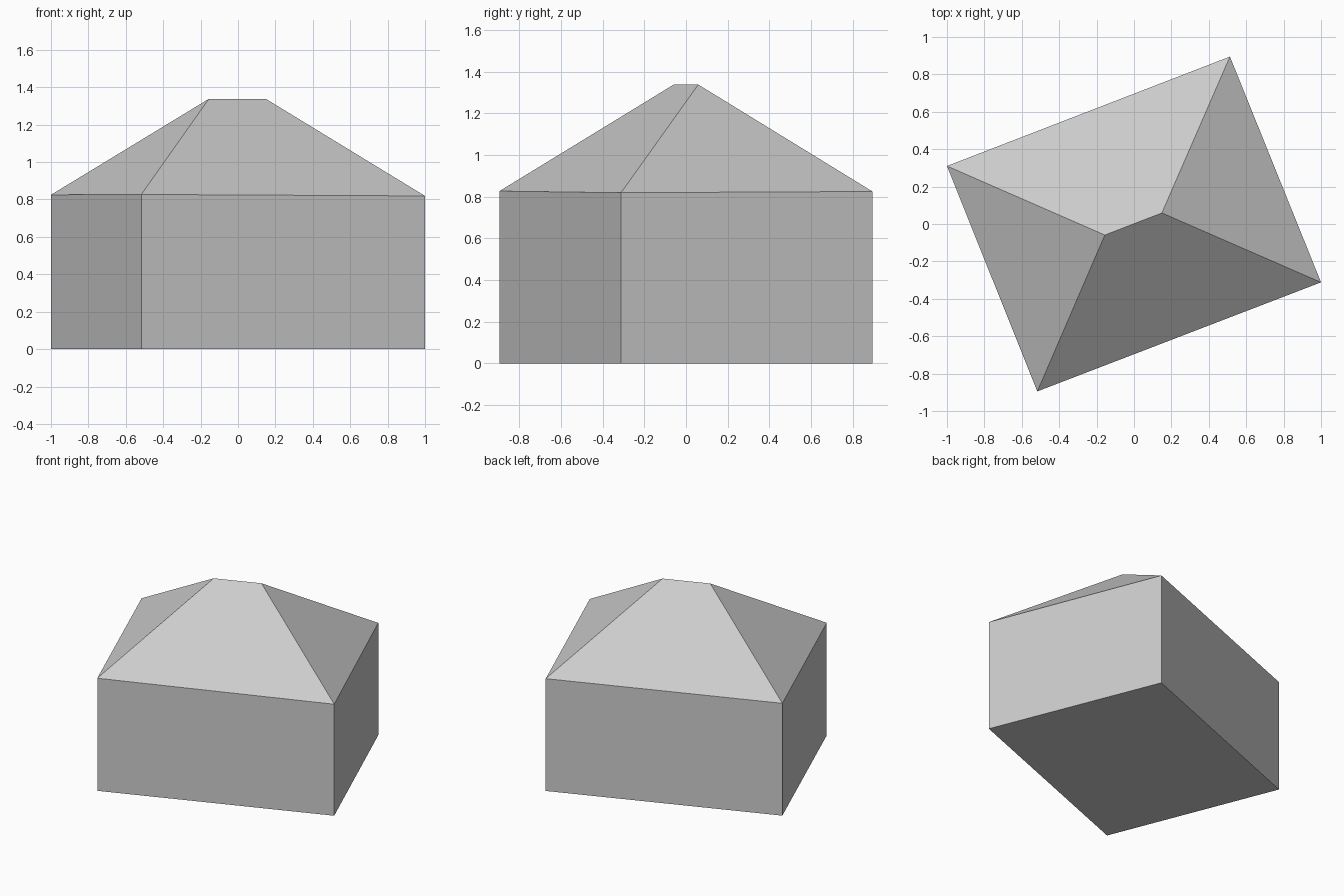
import bpy
import bmesh

cube = bpy.data.objects.get("Cube")
if cube:
    bpy.data.objects.remove(cube, do_unlink=True)

# One plain grey for the whole building
grey = bpy.data.materials.new("plain grey")
grey.use_nodes = True
colour = (0.6, 0.6, 0.6, 1)
grey.diffuse_color = colour
grey.node_tree.nodes["Principled BSDF"].inputs["Base Color"].default_value = colour

# Eave corners: left back, right back, right front, left front in plan
eaves = [(-1.0, 0.31, 0.825), (-0.517, -0.895, 0.827),
         (1.0, -0.312, 0.819), (0.513, 0.895, 0.825)]
ridge = [(-0.156, -0.059, 1.338), (0.149, 0.059, 1.338)]


def add_part(name, build):
    bm = bmesh.new()
    build(bm)
    bmesh.ops.recalc_face_normals(bm, faces=bm.faces)
    mesh = bpy.data.meshes.new(name)
    bm.to_mesh(mesh)
    bm.free()
    mesh.materials.append(grey)
    obj = bpy.data.objects.new(name, mesh)
    bpy.context.collection.objects.link(obj)
    return obj


# Walls: closed floor raised to the eaves, open under the roof
def build_walls(bm):
    low = [bm.verts.new((x, y, 0)) for x, y, z in eaves]
    high = [bm.verts.new(p) for p in eaves]
    bm.faces.new(low)
    for i in range(4):
        j = (i + 1) % 4
        bm.faces.new((low[i], low[j], high[j], high[i]))


# Hipped roof: two triangular hips and two long slopes
def build_roof(bm):
    a, b, c, d = [bm.verts.new(p) for p in eaves]
    r, s = [bm.verts.new(p) for p in ridge]
    for face in ((a, b, r), (b, c, s, r), (c, d, s), (d, a, r, s)):
        bm.faces.new(face)


add_part("walls", build_walls)
roof = add_part("hipped_roof", build_roof)

# Keep the open roof shell facing outward
if roof.data.polygons[0].normal.z < 0:
    roof.data.flip_normals()
walls = bpy.data.objects["walls"]
if walls.data.polygons[0].normal.z > 0:
    walls.data.flip_normals()
